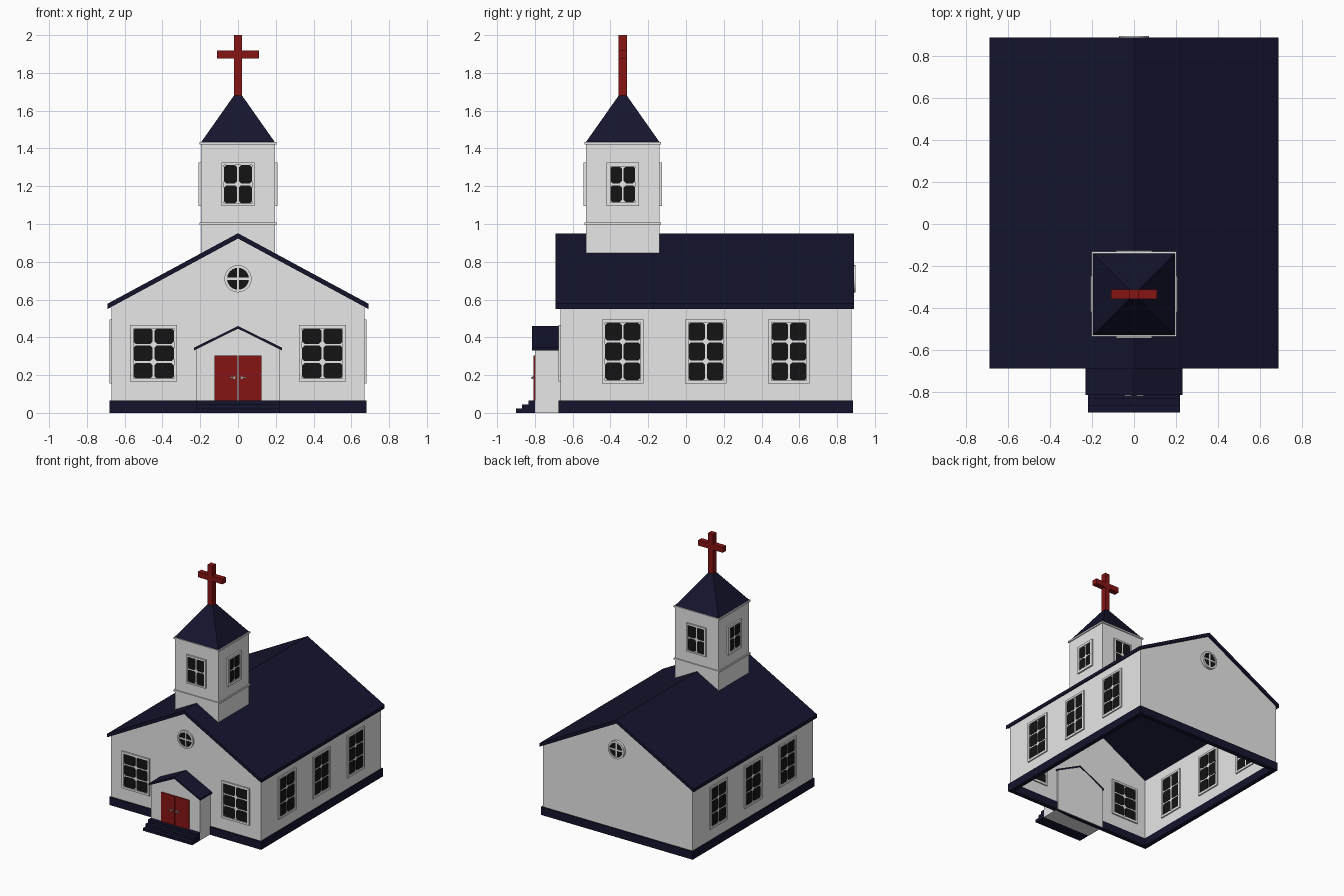
import bpy, bmesh, math
from mathutils import Matrix, Vector

if "Cube" in bpy.data.objects:
    bpy.data.objects.remove(bpy.data.objects["Cube"])


def material(name, col):
    m = bpy.data.materials.new(name)
    m.diffuse_color = (*col, 1)
    m.use_nodes = True
    m.node_tree.nodes["Principled BSDF"].inputs["Base Color"].default_value = m.diffuse_color
    return m


WHITE, NAVY, RED, GLASS, METAL = MATS = [
    material("white paint", (0.8, 0.8, 0.8)),
    material("navy roof", (0.007, 0.007, 0.027)),
    material("red paint", (0.24, 0.007, 0.007)),
    material("dark glass", (0.007, 0.007, 0.007)),
    material("handle metal", (0.45, 0.45, 0.45)),
]


def build(name, parts, matrix=Matrix()):
    """Each part is (xz profile, y0, y1, material), extruded along y."""
    bm = bmesh.new()
    used = []
    for pts, y0, y1, mat in parts:
        if mat not in used:
            used.append(mat)
        a = [bm.verts.new((x, y0, z)) for x, z in pts]
        b = [bm.verts.new((x, y1, z)) for x, z in pts]
        n = len(pts)
        faces = [bm.faces.new(a), bm.faces.new(b[::-1])]
        faces += [bm.faces.new((a[i], b[i], b[(i + 1) % n], a[(i + 1) % n])) for i in range(n)]
        for f in faces:
            f.material_index = used.index(mat)
    bmesh.ops.recalc_face_normals(bm, faces=bm.faces)
    me = bpy.data.meshes.new(name)
    bm.to_mesh(me)
    bm.free()
    for m in used:
        me.materials.append(m)
    ob = bpy.data.objects.new(name, me)
    ob.matrix_world = matrix
    bpy.context.collection.objects.link(ob)
    return ob


def rect(x0, x1, z0, z1):
    return [(x0, z0), (x1, z0), (x1, z1), (x0, z1)]


def octagon(x0, x1, z0, z1, c):
    return [(x0 + c, z0), (x1 - c, z0), (x1, z0 + c), (x1, z1 - c),
            (x1 - c, z1), (x0 + c, z1), (x0, z1 - c), (x0, z0 + c)]


def circle(r, n=24):
    return [(r * math.cos(2 * math.pi * i / n), r * math.sin(2 * math.pi * i / n)) for i in range(n)]


def chevron(half, apex, slope, thick):
    low = apex - half * slope
    return [(-half, low), (0, apex), (half, low),
            (half, low - thick), (0, apex - thick), (-half, low - thick)]


def gable(half, bottom, apex, slope):
    s = apex - half * slope
    return [(-half, bottom), (half, bottom), (half, s), (0, apex), (-half, s)]


def place(x, y, z, turn):
    return Matrix.Translation((x, y, z)) @ Matrix.Rotation(turn, 4, 'Z')


def window(name, w, h, rows, matrix, edge=0.017, gap=0.01, t=0.01):
    # white backing, raised frame bars, chamfered panes
    W, H = w / 2, h / 2
    parts = [(rect(-W + edge / 2, W - edge / 2, -H + edge / 2, H - edge / 2), -t - 0.002, t + 0.002, WHITE)]
    d = t + 0.01
    for s in (-1, 1):
        x = sorted((s * W, s * (W - edge)))
        z = sorted((s * H, s * (H - edge)))
        parts.append((rect(*x, -H, H), -d, d, WHITE))
        parts.append((rect(-W + edge, W - edge, *z), -d, d, WHITE))
    gw, gh = w - 2 * edge, h - 2 * edge
    pw, ph = (gw - gap) / 2, (gh - gap * (rows - 1)) / rows
    for i in range(2):
        for j in range(rows):
            x = -gw / 2 + i * (pw + gap)
            z = -gh / 2 + j * (ph + gap)
            parts.append((octagon(x, x + pw, z, z + ph, 0.012), -t - 0.004, t + 0.004, GLASS))
    build(name, parts, matrix)


def round_window(name, matrix):
    n, d = 24, 0.021
    out, inn = circle(0.072, n), circle(0.058, n)
    parts = [(circle(0.06, n), -0.014, 0.014, GLASS)]
    for i in range(n):
        k = (i + 1) % n
        parts.append(([out[i], out[k], inn[k], inn[i]], -d, d, WHITE))
    parts += [(rect(-0.006, 0.006, -0.059, 0.059), -0.017, 0.017, WHITE),
              (rect(-0.059, 0.059, -0.006, 0.006), -0.017, 0.017, WHITE)]
    build(name, parts, matrix)


# Hollow base ring
build("base", [(rect(-0.68, 0.68, 0, 0.065), -0.675, -0.64, NAVY),
               (rect(-0.68, 0.68, 0, 0.065), 0.85, 0.885, NAVY),
               (rect(-0.68, -0.645, 0, 0.065), -0.64, 0.85, NAVY),
               (rect(0.645, 0.68, 0, 0.065), -0.64, 0.85, NAVY)])

# Thin hall walls and roof
hall = gable(0.67, 0.06, 0.932, 0.54)
build("hall_walls", [(hall, -0.665, -0.645, WHITE), (hall, 0.855, 0.875, WHITE),
                     (rect(-0.67, -0.65, 0.06, 0.572), -0.645, 0.855, WHITE),
                     (rect(0.65, 0.67, 0.06, 0.572), -0.645, 0.855, WHITE)])
build("hall_roof", [(chevron(0.69, 0.951, 0.54, 0.028), -0.69, 0.89, NAVY)])

# Hall windows
for s in (-1, 1):
    window("front_window", 0.248, 0.3, 3, place(s * 0.447, -0.655, 0.315, 0))
    for y in (-0.335, 0.105, 0.545):
        window("side_window", 0.22, 0.34, 3, place(s * 0.66, y, 0.325, s * math.pi / 2))
round_window("front_round_window", place(0, -0.655, 0.71, 0))
round_window("back_round_window", place(0, 0.876, 0.71, math.pi))

# Porch, its roof and steps
build("porch", [(gable(0.22, 0, 0.448, 0.495), -0.8, -0.635, WHITE)])
build("porch_roof", [(chevron(0.232, 0.46, 0.495, 0.014), -0.815, -0.633, NAVY)])
build("steps", [(rect(-0.22, 0.22, 0, z), y, -0.8, NAVY)
                for y, z in ((-0.9, 0.022), (-0.868, 0.044), (-0.835, 0.066))])

# Double door with handles
for s in (-1, 1):
    x = sorted((s * 0.0015, s * 0.125))
    build("door_leaf", [(rect(*x, 0.066, 0.303), -0.808, -0.795, RED)])
    h = sorted((s * 0.012, s * 0.045))
    build("door_handle", [(rect(*h, 0.181, 0.19), -0.82, -0.812, METAL),
                          (rect(s * 0.018 - 0.005, s * 0.018 + 0.005, 0.179, 0.192), -0.814, -0.806, METAL)])

# Tower, notched over the ridge, with trim bands
TY = -0.335
build("tower", [([(-0.195, 0.835), (0, 0.94), (0.195, 0.835), (0.195, 1.425), (-0.195, 1.425)],
                 TY - 0.195, TY + 0.195, WHITE)])
build("tower_trim", [(rect(-0.203, 0.203, z, z + 0.013), TY - 0.203, TY + 0.203, WHITE)
                     for z in (0.996, 1.42)])
for k in range(4):
    turn = k * math.pi / 2
    pos = Matrix.Rotation(turn, 3, 'Z') @ Vector((0, -0.195, 0))
    window("tower_window", 0.172 if k % 2 else 0.174, 0.23, 2,
           place(pos.x, TY + pos.y, 1.21, turn), edge=0.02 if k % 2 else 0.013, t=0.003)

# Spire
bm = bmesh.new()
bmesh.ops.create_cone(bm, cap_ends=True, segments=4, radius1=0.196 * math.sqrt(2),
                      radius2=0.02 * math.sqrt(2), depth=0.25,
                      matrix=Matrix.Translation((0, TY, 1.557)) @ Matrix.Rotation(math.pi / 4, 4, 'Z'))
me = bpy.data.meshes.new("spire")
bm.to_mesh(me)
bm.free()
me.materials.append(NAVY)
bpy.context.collection.objects.link(bpy.data.objects.new("spire", me))

# Cross
build("cross", [(rect(-0.022, 0.022, 1.66, 2.0), TY - 0.022, TY + 0.022, RED),
                (rect(-0.11, -0.022, 1.875, 1.918), TY - 0.022, TY + 0.022, RED),
                (rect(0.022, 0.11, 1.875, 1.918), TY - 0.022, TY + 0.022, RED)])
